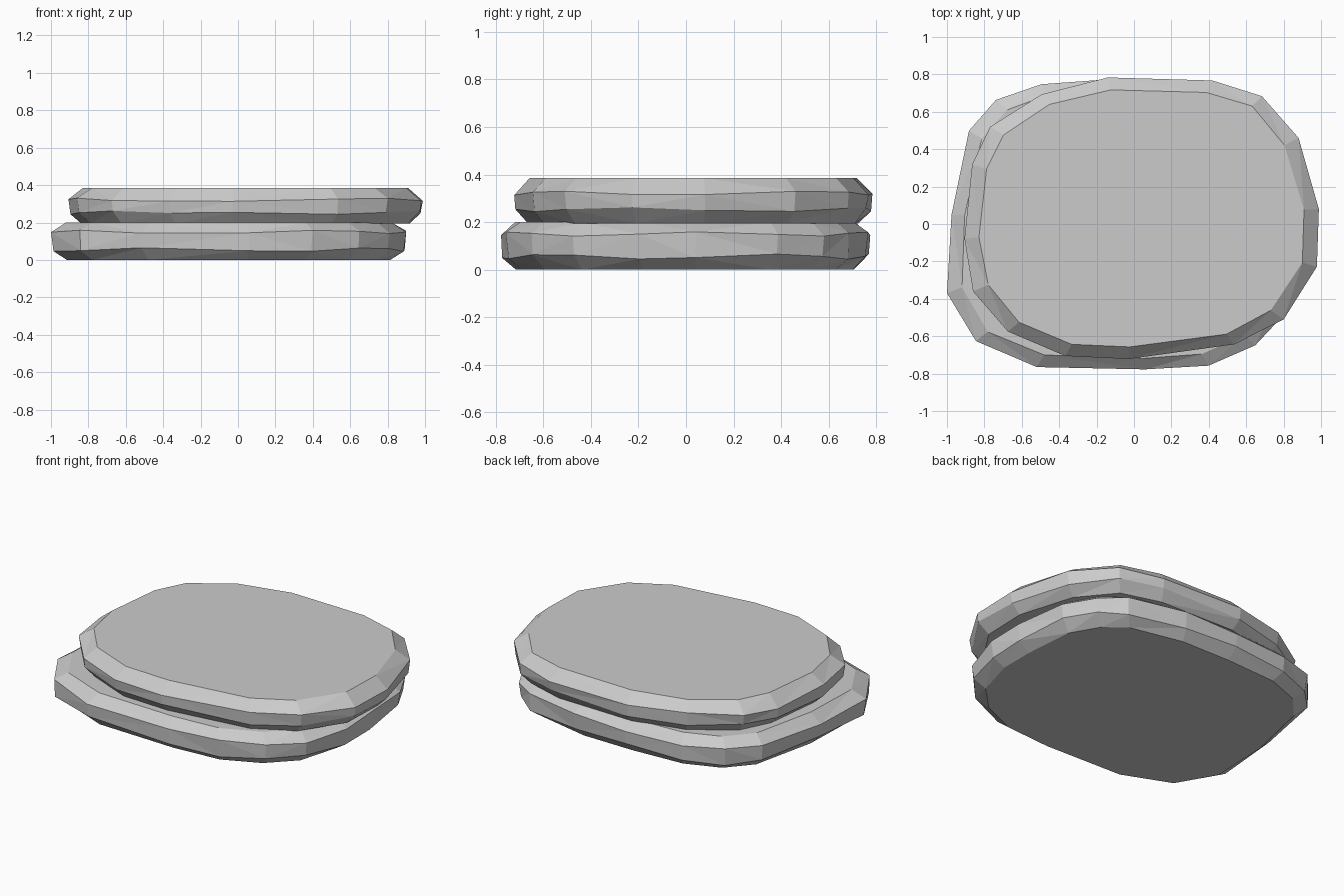
import bpy
import bmesh
import math

cube = bpy.data.objects.get("Cube")
if cube:
    bpy.data.objects.remove(cube, do_unlink=True)

# One plain stone colour
stone = bpy.data.materials.new("stone_grey")
stone.use_nodes = True
GREY = (0.6, 0.6, 0.6, 1)
stone.diffuse_color = GREY
stone.node_tree.nodes["Principled BSDF"].inputs["Base Color"].default_value = GREY


def make_slab(name, outline, centre, levels, phase):
    """Flat stone: four stacked rings of one outline, with chamfered rims."""
    bm = bmesh.new()
    cx, cy = centre
    rings = []
    for level, (z, scale, wobble) in enumerate(levels):
        ring = []
        for i, (x, y) in enumerate(outline):
            s = scale + wobble * 0.6 * math.sin(i * 2.3 + level + phase)
            dz = wobble * math.sin(i * 1.7 + 2 * level + phase)
            ring.append(bm.verts.new((cx + (x - cx) * s, cy + (y - cy) * s, z + dz)))
        rings.append(ring)

    # Rim facets, split into triangles where the stone is uneven
    count = len(outline)
    sides = []
    for low, high in zip(rings, rings[1:]):
        for i in range(count):
            j = (i + 1) % count
            sides.append(bm.faces.new((low[i], low[j], high[j], high[i])))
    bmesh.ops.triangulate(bm, faces=sides)

    # Flat top and underside
    bm.faces.new(rings[-1])
    bm.faces.new(list(reversed(rings[0])))
    bmesh.ops.recalc_face_normals(bm, faces=bm.faces[:])

    mesh = bpy.data.meshes.new(name)
    bm.to_mesh(mesh)
    bm.free()
    mesh.materials.append(stone)
    slab = bpy.data.objects.new(name, mesh)
    bpy.context.collection.objects.link(slab)
    return slab


# Outlines run counter-clockwise from the front
lower_outline = [
    (-0.52, -0.765), (0.06, -0.785), (0.4, -0.76), (0.65, -0.65),
    (0.82, -0.48), (0.9, -0.2), (0.9, 0.04), (0.87, 0.39),
    (0.76, 0.58), (0.62, 0.69), (0.25, 0.77), (-0.12, 0.775),
    (-0.5, 0.755), (-0.74, 0.665), (-0.885, 0.5), (-0.985, 0.05),
    (-1, -0.37), (-0.85, -0.63),
]
upper_outline = [
    (-0.03, -0.725), (0.54, -0.65), (0.8, -0.51), (0.985, -0.23),
    (0.995, 0.08), (0.88, 0.46), (0.69, 0.69), (0.42, 0.77),
    (-0.14, 0.785), (-0.5, 0.7), (-0.77, 0.52), (-0.87, 0.32),
    (-0.915, -0.08), (-0.86, -0.36), (-0.68, -0.58), (-0.37, -0.71),
]

# Levels are height, outline scale and unevenness
make_slab("lower_stone", lower_outline, (-0.05, 0),
          [(0, 0.91, 0), (0.055, 0.985, 0.011), (0.15, 0.995, 0.009), (0.2, 0.915, 0)], 0)
make_slab("upper_stone", upper_outline, (0.04, 0.03),
          [(0.195, 0.92, 0), (0.253, 0.985, 0.009), (0.322, 0.995, 0.009), (0.385, 0.91, 0)], 1)
